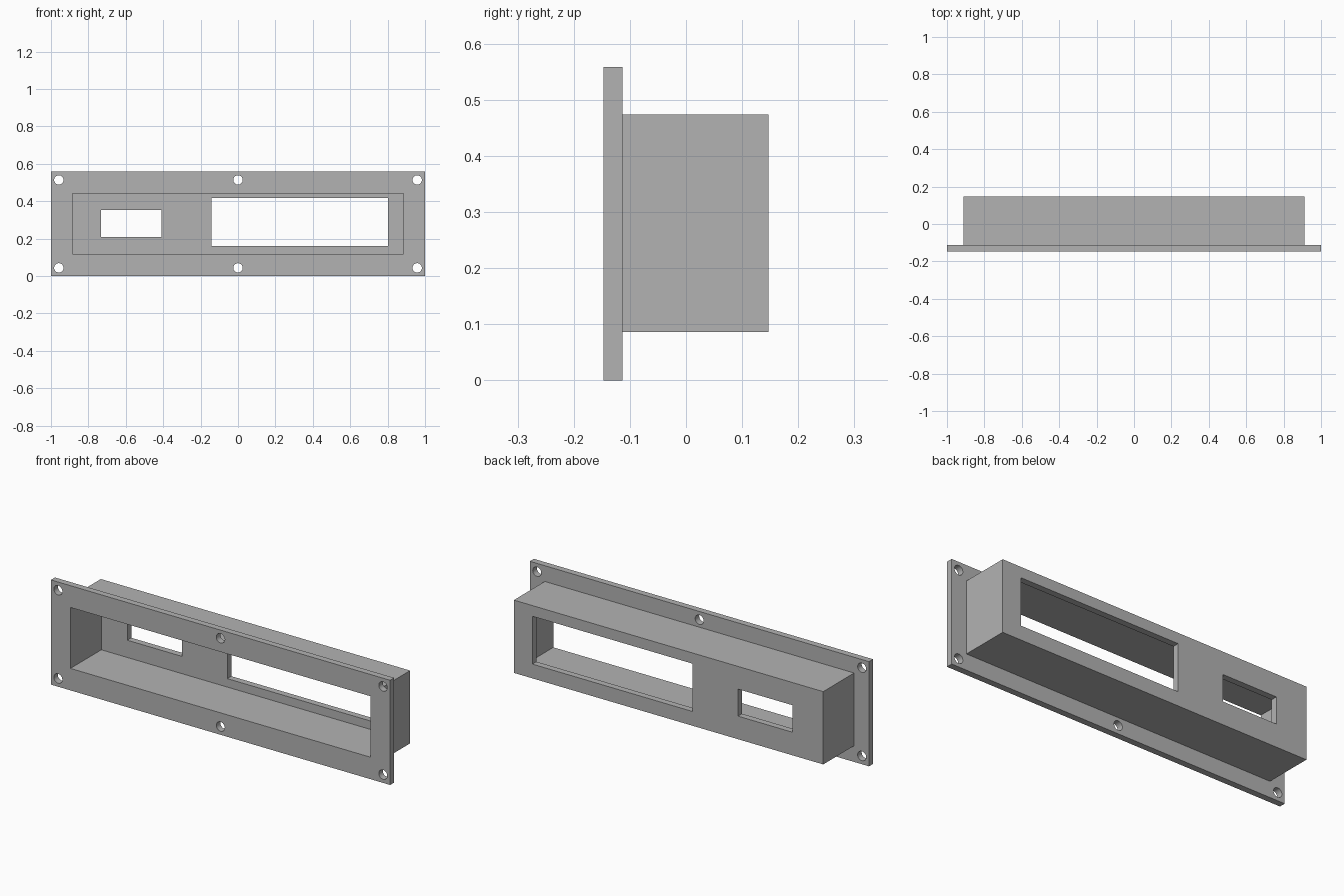
import bpy
import math

cube = bpy.data.objects.get("Cube")
if cube:
    bpy.data.objects.remove(cube, do_unlink=True)

GREY = (0.45, 0.45, 0.45, 1.0)
FRONT, FLANGE_BACK, BACK = -0.147, -0.113, 0.147
HEIGHT = 0.558
WALL = 0.034

material = bpy.data.materials.new("plain_grey")
material.use_nodes = True
material.diffuse_color = GREY
material.node_tree.nodes["Principled BSDF"].inputs["Base Color"].default_value = GREY


def block(name, x, y, z):
    """Box spanning the given (low, high) range on each axis."""
    spans = (x, y, z)
    bpy.ops.mesh.primitive_cube_add(size=1, location=[(a + b) / 2 for a, b in spans])
    obj = bpy.context.object
    obj.name = name
    obj.scale = [b - a for a, b in spans]
    bpy.ops.object.transform_apply(location=True, rotation=True, scale=True)
    return obj


def screw_hole(x, z):
    bpy.ops.mesh.primitive_cylinder_add(
        vertices=32, radius=0.025, depth=0.2,
        location=(x, FRONT, z), rotation=(math.pi / 2, 0, 0))
    obj = bpy.context.object
    obj.name = "screw_hole_cutter"
    return obj


def combine(target, tool, operation):
    """Apply a boolean and discard the tool object."""
    tool.hide_render = True
    bpy.ops.object.select_all(action="DESELECT")
    target.select_set(True)
    bpy.context.view_layer.objects.active = target
    mod = target.modifiers.new(tool.name, "BOOLEAN")
    mod.object = tool
    mod.operation = operation
    mod.solver = "EXACT"
    bpy.ops.object.modifier_apply(modifier=mod.name)
    bpy.data.objects.remove(tool, do_unlink=True)


# Mounting flange with the rear box fused to it
housing = block("flanged_housing", (-1, 1), (FRONT, FLANGE_BACK), (0, HEIGHT))
rear_box = block("rear_box", (-0.912, 0.912), (FRONT + 0.015, BACK), (0.086, 0.474))
combine(housing, rear_box, "UNION")

# Cavity open to the front
cavity = block("cavity_cutter", (-0.885, 0.885), (FRONT - 0.1, BACK - WALL), (0.117, 0.442))
combine(housing, cavity, "DIFFERENCE")

# Small and large windows through the back wall
for x, z in (((-0.732, -0.41), (0.209, 0.353)), ((-0.142, 0.803), (0.162, 0.417))):
    combine(housing, block("window_cutter", x, (BACK - 0.1, BACK + 0.1), z), "DIFFERENCE")

# Screw holes along the top and bottom of the flange
for x in (-0.958, 0, 0.958):
    for z in (0.044, HEIGHT - 0.044):
        combine(housing, screw_hole(x, z), "DIFFERENCE")

housing.data.materials.clear()
housing.data.materials.append(material)
housing.select_set(True)
bpy.context.view_layer.objects.active = housing
bpy.ops.object.shade_smooth_by_angle(angle=math.radians(30))
